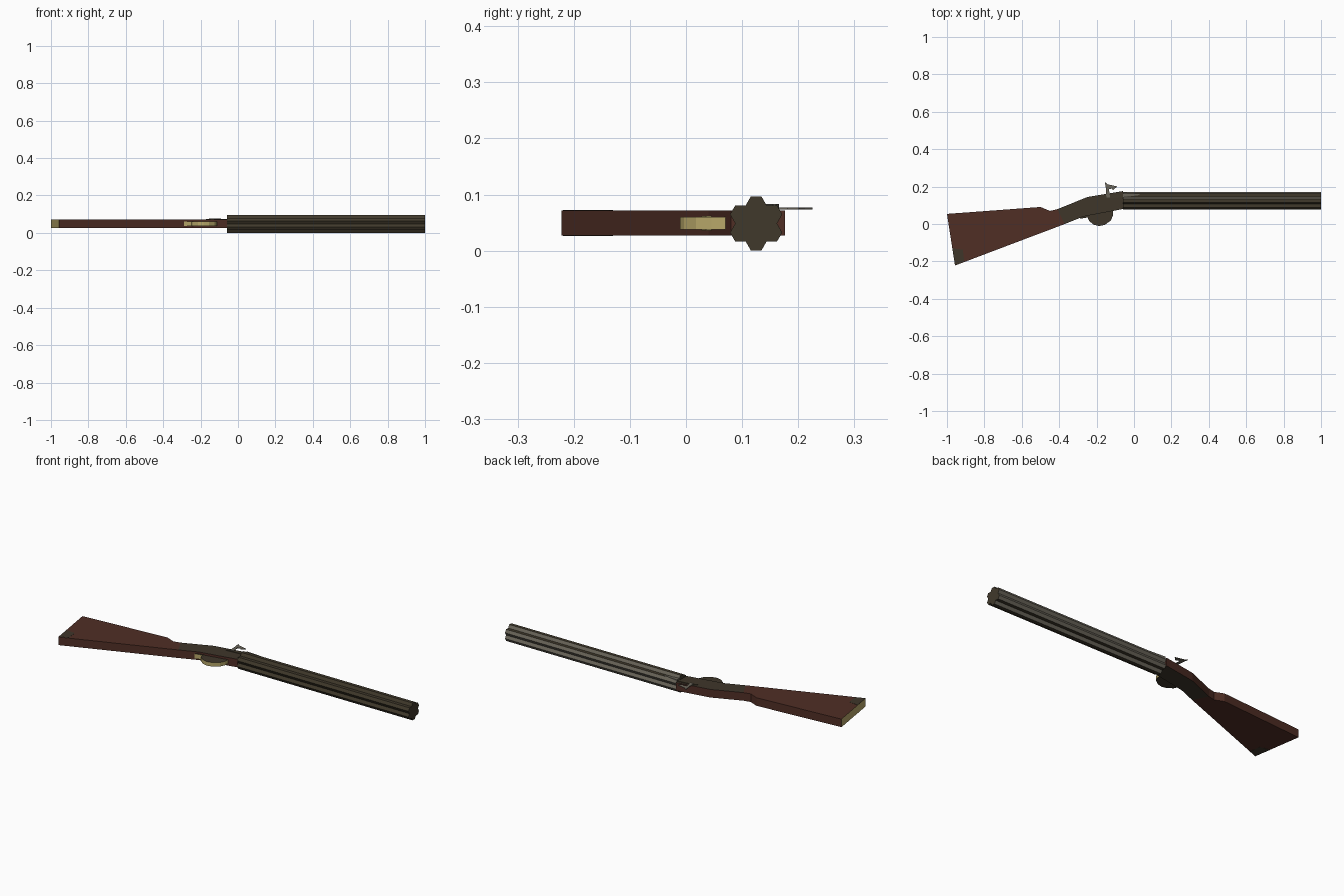
import bpy, bmesh, math
from mathutils import Vector

if "Cube" in bpy.data.objects:
    bpy.data.objects.remove(bpy.data.objects["Cube"])


def lin(v):
    v /= 255
    return v / 12.92 if v <= 0.04045 else ((v + 0.055) / 1.055) ** 2.4


def material(name, r, g, b):
    m = bpy.data.materials.new(name)
    m.diffuse_color = (lin(r), lin(g), lin(b), 1)
    m.use_nodes = True
    m.node_tree.nodes["Principled BSDF"].inputs["Base Color"].default_value = m.diffuse_color
    return m


wood = material("red_brown_wood", 80, 46, 37)
dark = material("dark_bronze", 62, 54, 42)
steel = material("grey_steel", 106, 101, 90)
brass = material("brass", 184, 168, 106)
gunmetal = material("dark_gunmetal", 64, 57, 43)


def finish(name, bm, mats, rule=None):
    bmesh.ops.recalc_face_normals(bm, faces=bm.faces)
    bm.normal_update()
    for f in bm.faces:
        f.material_index = rule(f) if rule else 0
    me = bpy.data.meshes.new(name)
    bm.to_mesh(me)
    bm.free()
    for m in mats:
        me.materials.append(m)
    ob = bpy.data.objects.new(name, me)
    bpy.context.collection.objects.link(ob)
    return ob


def prism(name, pts, z0, z1, mats, rule=None):
    """Extrude an xy outline from z0 to z1."""
    bm = bmesh.new()
    face = bm.faces.new([bm.verts.new((x, y, z0)) for x, y in pts])
    ext = bmesh.ops.extrude_face_region(bm, geom=[face])
    bmesh.ops.translate(bm, vec=(0, 0, z1 - z0),
                        verts=[v for v in ext["geom"] if isinstance(v, bmesh.types.BMVert)])
    return finish(name, bm, mats, rule)


Z0, Z1 = 0.027, 0.072
MID = 0.0485

# Stock: top and bottom outline points in pairs, dark side faces at the wrist
top = [(-1, .054), (-.5, .091), (-.45, .07), (-.41, .079), (-.25, .144), (-.06, .176)]
low = [(-.957, -.222), (-.5, -.049), (-.42, -.019), (-.37, 0), (-.27, .04), (-.06, .08)]
bm = bmesh.new()
rings = []
for t, l in zip(top, low):
    rings.append([bm.verts.new(p) for p in
                  ((*t, Z0), (*t, Z1), (*l, Z1), (*l, Z0))])
bm.faces.new(rings[0])
bm.faces.new(rings[-1])
for a, b in zip(rings, rings[1:]):
    for i in range(4):
        j = (i + 1) % 4
        bm.faces.new((a[i], a[j], b[j], b[i]))


def stock_rule(f):
    if f.normal.x < -0.9:
        return 2
    if abs(f.normal.z) > 0.9 and f.calc_center_median().x > -0.41:
        return 1
    return 0


finish("stock", bm, [wood, dark, brass], stock_rule)

# Dark corner inlays on both sides of the butt
toe = [(-.971, -.13), (-.915, -.137), (-.908, -.2), (-.956, -.219)]
prism("butt_inlay_upper", toe, Z1, Z1 + .0008, [dark])
prism("butt_inlay_lower", toe, Z0 - .0008, Z0, [dark])

# Cluster of seven six-sided barrels: three outer corners per barrel
R = 0.0186
bm = bmesh.new()
ends = []
for x in (-0.06, 1.0):
    ring = []
    for k in range(6):
        a = math.radians(30 + 60 * k)
        c = Vector((math.cos(a), math.sin(a))) * R * math.sqrt(3)
        for d in (-90, -30, 30):
            b = a + math.radians(d)
            ring.append(bm.verts.new((x, .125 + c.x + R * math.cos(b),
                                      MID + c.y + R * math.sin(b))))
    bm.faces.new(ring)
    ends.append(ring)
for i in range(18):
    j = (i + 1) % 18
    bm.faces.new((ends[0][i], ends[0][j], ends[1][j], ends[1][i]))
finish("barrel_cluster", bm, [gunmetal, steel],
       lambda f: 1 if f.normal.y > 0.1 else 0)

# Trigger guard: brass rim with dark sides, and its rear tang
bowl = [(-.25, .06), (-.25, .04), (-.24, .016), (-.215, -.004), (-.185, -.011),
        (-.155, -.004), (-.125, .018), (-.112, .045), (-.112, .075)]
prism("trigger_guard", bowl, .038, .060, [brass, dark],
      lambda f: 1 if abs(f.normal.z) > 0.9 else 0)
prism("guard_tang", [(-.29, .045), (-.29, .028), (-.24, .036), (-.24, .055)],
      .036, .062, [brass, dark], lambda f: 1 if abs(f.normal.z) > 0.9 else 0)

# Lock work on the upper side
prism("lock_plate", [(-.17, .135), (-.06, .142), (-.06, .16), (-.15, .15)],
      Z1, .075, [gunmetal])
prism("hammer", [(-.148, .142), (-.128, .142), (-.134, .186), (-.118, .19), (-.112, .18),
                 (-.09, .201), (-.14, .212), (-.156, .225), (-.15, .19)],
      .0735, .077, [steel])
prism("priming_pan", [(-.06, .142), (.03, .155), (.03, .16), (-.06, .166)],
      Z1, .083, [steel])
